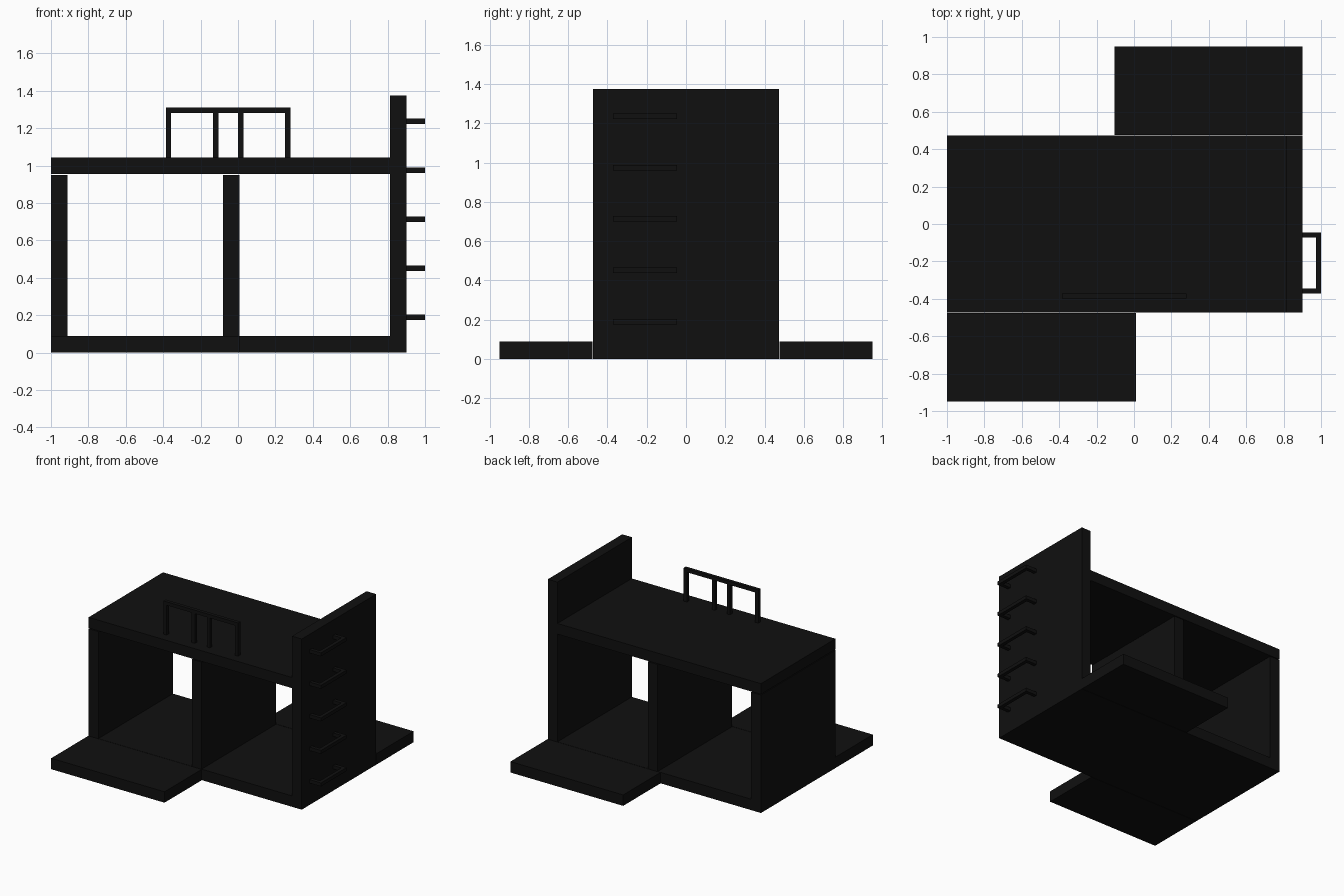
import bpy, bmesh
from mathutils import Vector

if "Cube" in bpy.data.objects:
    bpy.data.objects.remove(bpy.data.objects["Cube"])

black = bpy.data.materials.new("black")
black.diffuse_color = (0.005, 0.005, 0.005, 1)
black.use_nodes = True
black.node_tree.nodes["Principled BSDF"].inputs["Base Color"].default_value = black.diffuse_color


def prism(name, pts, direction):
    """Extrude a closed planar outline along a direction."""
    bm = bmesh.new()
    face = bm.faces.new([bm.verts.new(p) for p in pts])
    ext = bmesh.ops.extrude_face_region(bm, geom=[face], use_keep_orig=True)
    moved = [g for g in ext["geom"] if isinstance(g, bmesh.types.BMVert)]
    bmesh.ops.translate(bm, verts=moved, vec=Vector(direction))
    bmesh.ops.recalc_face_normals(bm, faces=bm.faces)
    me = bpy.data.meshes.new(name)
    bm.to_mesh(me)
    bm.free()
    me.materials.append(black)
    ob = bpy.data.objects.new(name, me)
    bpy.context.collection.objects.link(ob)
    return ob


def slab(name, x0, x1, y0, y1, z0, z1):
    outline = [(x0, y0, z0), (x1, y0, z0), (x1, y1, z0), (x0, y1, z0)]
    return prism(name, outline, (0, 0, z1 - z0))


D = 0.474   # half depth of the main body
B = 0.088   # floor thickness

# Floor and the two offset terraces
slab("floor", -1, 0.9, -D, D, 0, B)
slab("front_terrace", -1, 0.01, -0.95, -0.477, 0, B)
slab("back_terrace", -0.105, 0.9, 0.477, 0.95, 0, B)

# Walls and roof
slab("left_wall", -1, -0.912, -D, D, B, 0.95)
slab("middle_wall", -0.08, 0.008, -D, D, B, 0.95)
slab("right_wall", 0.814, 0.9, -D, D, B, 1.375)
slab("roof", -1, 0.814, -D, D, 0.956, 1.042)

# Ladder rungs: U-shaped brackets on the tall wall
T = 0.028
ya, yb, xa, xb = -0.372, -0.045, 0.9, 1.0
for i in range(5):
    z = 0.175 + 0.262 * i
    u = [(xa, ya), (xb, ya), (xb, yb), (xa, yb),
         (xa, yb - T), (xb - T, yb - T), (xb - T, ya + T), (xa, ya + T)]
    prism(f"ladder_rung_{i + 1}", [(x, y, z) for x, y in u], (0, 0, T))

# Roof railing: comb-shaped outline with four posts
posts = [-0.385, -0.133, 0.001, 0.252]
low, top = 1.042, 1.31
comb = [(posts[0], top)]
for i, x in enumerate(posts):
    if i:
        comb.append((x, top - T))
    comb += [(x, low), (x + T, low)]
    if i < 3:
        comb.append((x + T, top - T))
comb.append((posts[3] + T, top))
prism("roof_railing", [(x, -0.399, z) for x, z in comb], (0, T, 0))
